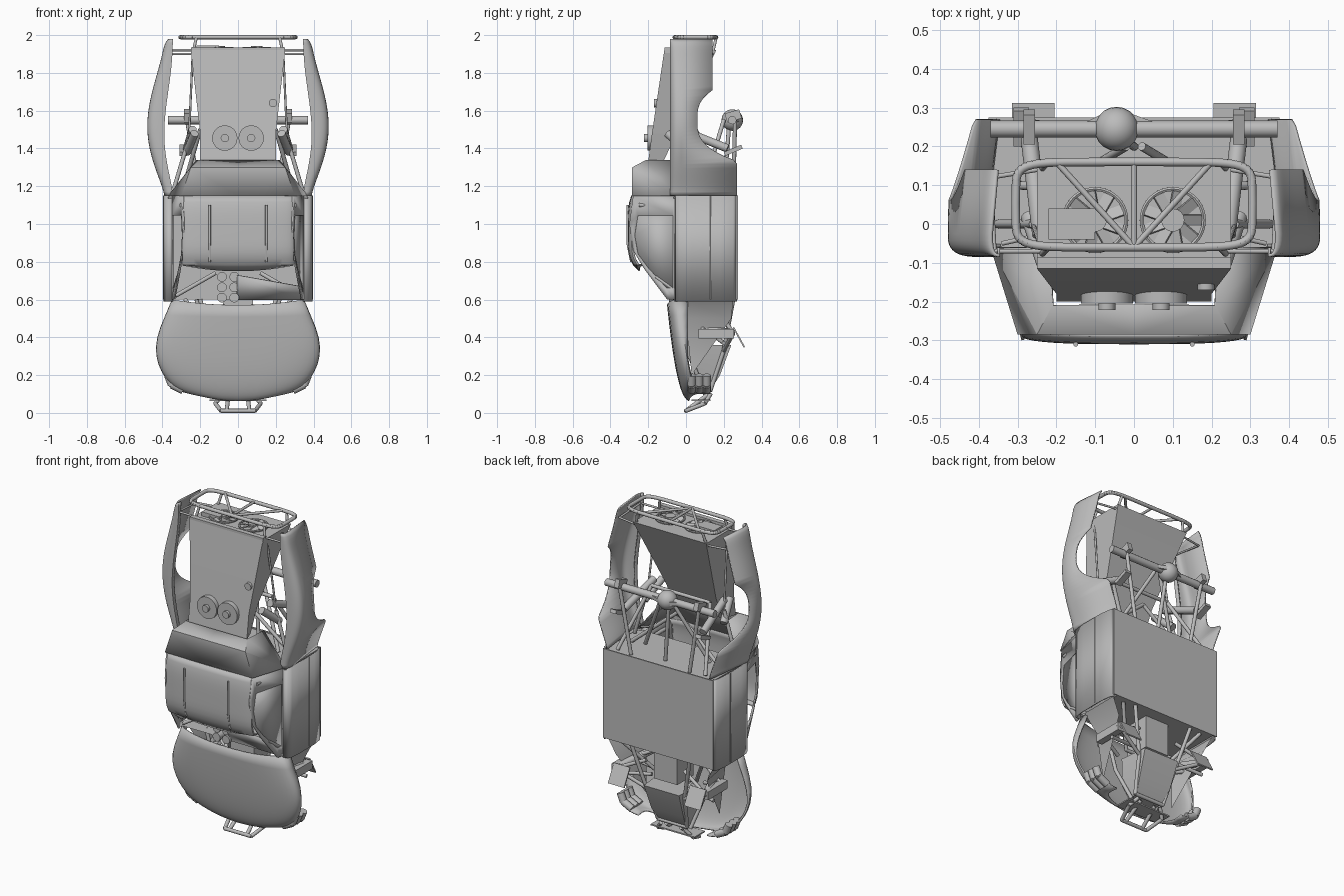
import bpy, bmesh, math
from mathutils import Vector, Matrix

cube = bpy.data.objects.get("Cube")
if cube:
    bpy.data.objects.remove(cube, do_unlink=True)

# Main stations: heights along z, depths along y
NOSE, SCUTTLE, REAR, TAIL, TIP = .06, .6, 1.15, 1.92, 1.98
ROOF, BELT, FLOOR = -.31, -.06, .27
AXLE = 1.55
# Tube radii and sheet thickness
SLIM, BAR, PIPE = .006, .011, .022
SHEET = .008

grey = bpy.data.materials.new("plain_grey")
grey.use_nodes = True
grey.diffuse_color = (.5, .5, .5, 1)
grey.node_tree.nodes["Principled BSDF"].inputs["Base Color"].default_value = grey.diffuse_color


def finish(name, bm, mirror=False, thick=0, angle=.6):
    bmesh.ops.recalc_face_normals(bm, faces=bm.faces)
    mesh = bpy.data.meshes.new(name)
    bm.to_mesh(mesh)
    bm.free()
    mesh.materials.append(grey)
    part = bpy.data.objects.new(name, mesh)
    bpy.context.collection.objects.link(part)
    bpy.ops.object.select_all(action='DESELECT')
    part.select_set(True)
    bpy.context.view_layer.objects.active = part
    bpy.ops.object.shade_smooth_by_angle(angle=angle)
    if mirror:
        part.modifiers.new("mirror", 'MIRROR')
    if thick:
        part.modifiers.new("shell", 'SOLIDIFY').thickness = thick


def loft(name, rows, closed=False, caps=False, **options):
    """Skin a list of equally long point rows."""
    bm = bmesh.new()
    grid = [[bm.verts.new(point) for point in row] for row in rows]
    for low, high in zip(grid, grid[1:]):
        for i in range(0 if closed else 1, len(low)):
            bm.faces.new((low[i - 1], low[i], high[i], high[i - 1]))
    if caps:
        bm.faces.new(grid[0])
        bm.faces.new(grid[-1])
    finish(name, bm, **options)


def plates(name, *polygons, **options):
    bm = bmesh.new()
    for polygon in polygons:
        bm.faces.new([bm.verts.new(point) for point in polygon])
    bmesh.ops.remove_doubles(bm, verts=bm.verts, dist=.001)
    finish(name, bm, **options)


def tube(name, radius, *path, mirror=True, sides=12):
    bm = bmesh.new()
    points = [Vector(point) for point in path]
    for start, end in zip(points, points[1:]):
        run = end - start
        place = Matrix.Translation((start + end) / 2) @ run.to_track_quat('Z', 'Y').to_matrix().to_4x4()
        bmesh.ops.create_cone(bm, cap_ends=True, segments=sides, radius1=radius, radius2=radius,
                              depth=run.length, matrix=place)
    for joint in points[1:-1]:
        bmesh.ops.create_icosphere(bm, subdivisions=1, radius=radius, matrix=Matrix.Translation(joint))
    finish(name, bm, mirror)


def box(name, center, size, mirror=False, tilt=0):
    bm = bmesh.new()
    place = Matrix.Translation(center) @ Matrix.Rotation(tilt, 4, 'X') @ Matrix.Diagonal((*size, 1))
    bmesh.ops.create_cube(bm, size=1, matrix=place)
    finish(name, bm, mirror)


def steps(count):
    return [i / count for i in range(count + 1)]


def ring(z, front_width, back_width, front, back):
    return [(-front_width, front, z), (front_width, front, z), (back_width, back, z), (-back_width, back, z)]


# Boxy rounded shoulder: (fraction of half width, fraction of drop)
quarter = [math.radians(90) * t for t in steps(10)]
shoulder = [(math.sin(a) ** (2 / 3), 1 - abs(math.cos(a)) ** (2 / 3)) for a in quarter]

# Hood and front fenders, with the bumper corners reaching lower than the wheel cutout
rows = []
for t in steps(16)[1:]:
    t = t * t
    z = NOSE + .51 * t
    width = .35 * t ** .07 + .1 * math.sin(math.pi * t)
    top = .03 - .13 * t ** .4
    low = .13 if t < .25 else .01
    bow = .04 * (1 - t) ** 8 + .03 * t ** 8
    row = [(width * f, top + .07 * drop, z + bow * f * f) for f, drop in shoulder]
    rows.append(row + [(width * .98, max(low, row[-1][1] + SLIM), row[-1][2])])
loft("front_body", rows, mirror=True, thick=SHEET)
box("nose_panel", (0, .08, NOSE + SHEET), (.3, .1, SHEET))
for y in (.03, .07, .11):
    tube("bumper_rib", PIPE, (.29, y, .12), (.35, y, .15), (.37, y, .2))
tube("nudge_bar", BAR, (0, 0, BAR), (.09, 0, BAR), (.12, .1, .05), (.08, .13, .1))
tube("nudge_strut", BAR, (.06, 0, BAR), (.05, .12, .1))

# Cab roof, rounded more towards the windshield than the deck
rows = []
for t in steps(12):
    z = .75 + t * (REAR - .75)
    top = ROOF + (.06 if t < .5 else .02) * (t * 2 - 1) ** 4
    sag = .03 if t == 0 else 0
    rows.append([(.295 * f, top + .03 * drop, z + sag * f * f) for f, drop in shoulder])
loft("roof", rows, mirror=True, thick=SHEET)
tube("roof_seam", SLIM, (.15, ROOF, 1.1), (.15, ROOF, .9), (.15, ROOF + .02, .8))

# Side window frame: the opening is the outline shrunk towards the belt
outline = [(-.28, REAR), (BELT, REAR), (BELT, SCUTTLE), (-.1, SCUTTLE), (-.22, .76), (-.28, .86), (-.3, 1)]
opening = [(BELT + (y - BELT) * .85 - SHEET, .8 + (z - .8) * .7) for y, z in outline]
loft("window_frame", [[(.365 + y / 4, y, z) for y, z in edge] for edge in (outline, opening)],
     closed=True, mirror=True, thick=SHEET, angle=.4)
tube("window_bar", SHEET, (.32, -.16, .72), (.34, BELT, .65))
plates("window_net", [(.355 + y / 4, y, z) for y, z in opening], thick=SLIM)

# Doors, floor and bulkheads
door = [(.345, BELT), (.38, -.055), (.39, -.03), (.395, .03), (.395, .18), (.385, .25), (.37, FLOOR)]
loft("door_side", [[(x, y, z) for x, y in door] for z in (SCUTTLE - .01, REAR)], mirror=True, thick=SHEET)
tube("door_seam", SLIM / 2, (.395, .13, SCUTTLE), (.395, .13, REAR))
box("floor", (0, FLOOR, (SCUTTLE + REAR) / 2), (.75, SHEET, REAR - SCUTTLE))
box("rear_bulkhead", (0, .1, REAR - BAR), (.74, .33, SHEET))
plates("firewall", [(0, BELT, SCUTTLE), (.35, BELT, SCUTTLE), (.35, FLOOR, SCUTTLE), (0, FLOOR, SCUTTLE)],
       mirror=True)
plates("inner_fender", [(.36, 0, SCUTTLE), (.36, .25, SCUTTLE), (.31, .24, .5), (.27, 0, .5)],
       [(.27, 0, .5), (.31, .24, .5), (.25, .03, .2)], mirror=True)

# Cab interior
plates("dashboard", [(0, -.12, .73), (.34, -.08, .67), (.34, BELT, SCUTTLE), (0, BELT, SCUTTLE)],
       [(0, -.12, .73), (0, BELT, SCUTTLE), (0, .1, SCUTTLE), (0, .1, .73)], thick=SHEET)
for x in (-.02, -.085):
    for row in range(3):
        z = SCUTTLE + .01 + row * .055
        tube("intake_stack", .026, (x, -.09, z), (x, .1, z), mirror=False)
tube("cab_hoop", BAR, (.3, -.25, 1.1), (.3, .25, 1.1))
tube("cab_diagonal", BAR, (.3, -.25, 1.1), (0, .2, 1.1))
tube("cab_dash_bar", BAR, (.33, BELT, .62), (.12, 0, .74))
tube("cab_sill", BAR, (.36, .05, .62), (.36, .05, 1.1))

# Rear deck stepping down to the engine cover
roof_corner, deck_corner, cover_corner = (.3, -.285, REAR), (.25, -.285, 1.3), (.21, -.21, 1.34)
belt_corner, inner_corner = (.37, BELT, REAR), (.22, BELT, 1.34)


def middle(corner):
    return (0, *corner[1:])


plates("rear_deck", [middle(roof_corner), roof_corner, deck_corner, middle(deck_corner)],
       [middle(deck_corner), deck_corner, cover_corner, middle(cover_corner)],
       [roof_corner, belt_corner, deck_corner],
       [belt_corner, inner_corner, cover_corner, deck_corner], mirror=True, thick=SLIM, angle=.2)

# Engine cover and tapered tail box
loft("tail_box", [ring(1.33, .2, .17, -.2, -.12), ring(1.48, .2, .17, -.18, -.05),
                  ring(TAIL, .25, .25, -.115, .16)], closed=True, caps=True, angle=.2)
box("tail_lip", (0, -.1, TAIL), (.5, .03, .03))
tube("cover_disc", .067, (.07, -.16, 1.455), (.07, -.205, 1.455), sides=28)
tube("disc_hub", PIPE, (.07, -.2, 1.455), (.07, -.222, 1.455))
tube("filler_cap", PIPE, (.185, -.13, 1.64), (.185, -.17, 1.64), mirror=False)

# Cooling fans on the tail end
bm = bmesh.new()
center = Matrix.Translation((.1, .01, TAIL + SHEET))
bmesh.ops.create_cone(bm, cap_ends=True, segments=16, radius1=.03, radius2=.03, depth=.03, matrix=center)
for turn in steps(9)[1:]:
    spoke = center @ Matrix.Rotation(turn * math.tau, 4, 'Z') @ Matrix.Translation((.05, 0, 0))
    blade = spoke @ Matrix.Rotation(.5, 4, 'X') @ Matrix.Diagonal((.05, .03, SLIM, 1))
    bmesh.ops.create_cube(bm, size=1, matrix=blade)
finish("fan_blades", bm, mirror=True)
circle = [(math.cos(t * math.tau), math.sin(t * math.tau)) for t in steps(40)]
tube("fan_rim", SLIM, *[(.1 + .08 * c, .01 + .08 * s, TAIL + SHEET) for c, s in circle], sides=6)
box("cooler_box", (-.16, 0, TAIL), (.12, .08, .05))

# Rear fenders: bulged outwards, with a curved wheel cutout in the lower edge
rows = []
for t in steps(40):
    z = REAR + t * (TIP - REAR)
    bulge = abs(math.sin(math.pi * t ** .85))
    outer = .39 + .09 * bulge ** 1.5 - .02 * t ** 40
    inner = .345 + .045 * math.sin(math.pi * t ** .75) ** 2
    low = min(.06 + 20 * abs(z - AXLE) ** 3, FLOOR if z < AXLE else .14)
    row = [(inner + (outer - inner) * f, -.085 + .06 * drop, z) for f, drop in shoulder]
    rows.append([(inner, BELT, z)] + row + [(outer - max(0, low - .05) / 6, low, z)])
loft("rear_fender", rows, mirror=True, thick=SHEET)


# Rear bumper cage: a rounded rectangle with braces
def squared(value):
    return math.copysign(abs(value) ** .3, value)


TOP = 2 - BAR
tube("bumper_ring", BAR, *[(.305 * squared(c), .05 + .11 * squared(s), TOP) for c, s in circle], mirror=False)
tube("bumper_diagonal", SHEET, (.2, .16, TOP), (0, BELT, TOP))
tube("bumper_post", SHEET, (0, .16, TOP), (0, BELT, TOP), mirror=False)
tube("bumper_front_leg", SHEET, (.22, BELT, TOP), (.24, -.08, 1.9))
tube("bumper_back_leg", SHEET, (.22, .16, TOP), (.24, .14, 1.9))
tube("fender_hoop", SLIM, (.24, -.07, TAIL), (.36, -.07, TAIL), (.37, .12, 1.9), (.25, .14, 1.9))
tube("fender_stay", SLIM, (.34, -.05, 1.17), (.25, -.03, 1.2))

# Rear frame, shocks and links, joined at shared points
frame_joint, cross_joint = (.26, 0, 1.45), (.2, .05, 1.5)
tube("rear_rail", BAR, (.35, 0, REAR), frame_joint)
tube("tail_rail", SLIM, frame_joint, (.24, BELT, 1.9))
tube("rear_strut", BAR, (.3, .24, REAR), cross_joint)
tube("rear_crossbar", BAR, cross_joint, (0, .05, 1.5))
tube("rear_diagonal", BAR, (.3, .1, REAR), (0, .08, 1.4))
tube("rear_shock", PIPE, (.27, .22, 1.4), (.24, -.03, 1.5))
tube("bump_shock", PIPE, (.27, .02, 1.38), (.23, -.1, 1.48))
tube("trailing_link", BAR, (.2, .25, REAR), (.27, .26, AXLE))
tube("upper_link", BAR, (.22, .08, REAR), (.02, .2, AXLE))
tube("drive_shaft", BAR, (0, .2, REAR), (-.045, .23, AXLE), mirror=False)

# Rear axle
tube("rear_axle", PIPE, (0, .245, AXLE), (.37, .245, AXLE))
bm = bmesh.new()
bmesh.ops.create_uvsphere(bm, u_segments=20, v_segments=12, radius=.057,
                          matrix=Matrix.Translation((-.045, .245, AXLE)))
finish("differential", bm)
loft("axle_truss", [[(-.16, .245, z), (-.05, .3, z), (.1, .245, z)] for z in (AXLE - BAR, AXLE + BAR)],
     closed=True, caps=True)
box("axle_bracket", (.27, .25, AXLE + PIPE), (.03, .08, .05), True, .3)
box("link_mount", (.29, .25, 1.39), (.04, .1, PIPE), True, .4)

# Front suspension
upper_pivot, lower_pivot = (.31, .1, .43), (.31, .25, .42)
tube("lower_arm", BAR, (.13, .2, .5), lower_pivot, (.13, .2, .33))
tube("upper_arm", BAR, (.16, .05, .5), upper_pivot, (.16, .05, .38))
tube("steering_rod", BAR, (.12, .16, .4), (.33, .2, .37))
tube("front_shock", PIPE, lower_pivot, (.21, -.04, .47))
box("front_upright", (.31, .16, .42), (.04, .19, .05), True)
box("arm_plate", (.26, .28, .4), (.11, SHEET, .12), True, .5)

# Front frame, skid plate and gearbox
tube("front_lower_rail", BAR, (.2, .25, SCUTTLE), (.13, .2, .33), (.1, .13, .12), (0, .13, .12))
tube("front_upper_rail", BAR, (.22, 0, SCUTTLE), (.15, .02, .3), (.1, .1, .1))
tube("front_brace", BAR, (.28, .24, SCUTTLE), (.14, .1, .4), (0, .1, .4))
loft("skid_plate", [ring(.12, .09, .09, NOSE, .13), ring(.2, .12, .11, .04, .18), ring(.36, .14, .12, NOSE, .24)],
     closed=True, caps=True, angle=.2)
box("gearbox", (0, .12, .5), (.16, .16, .2))
